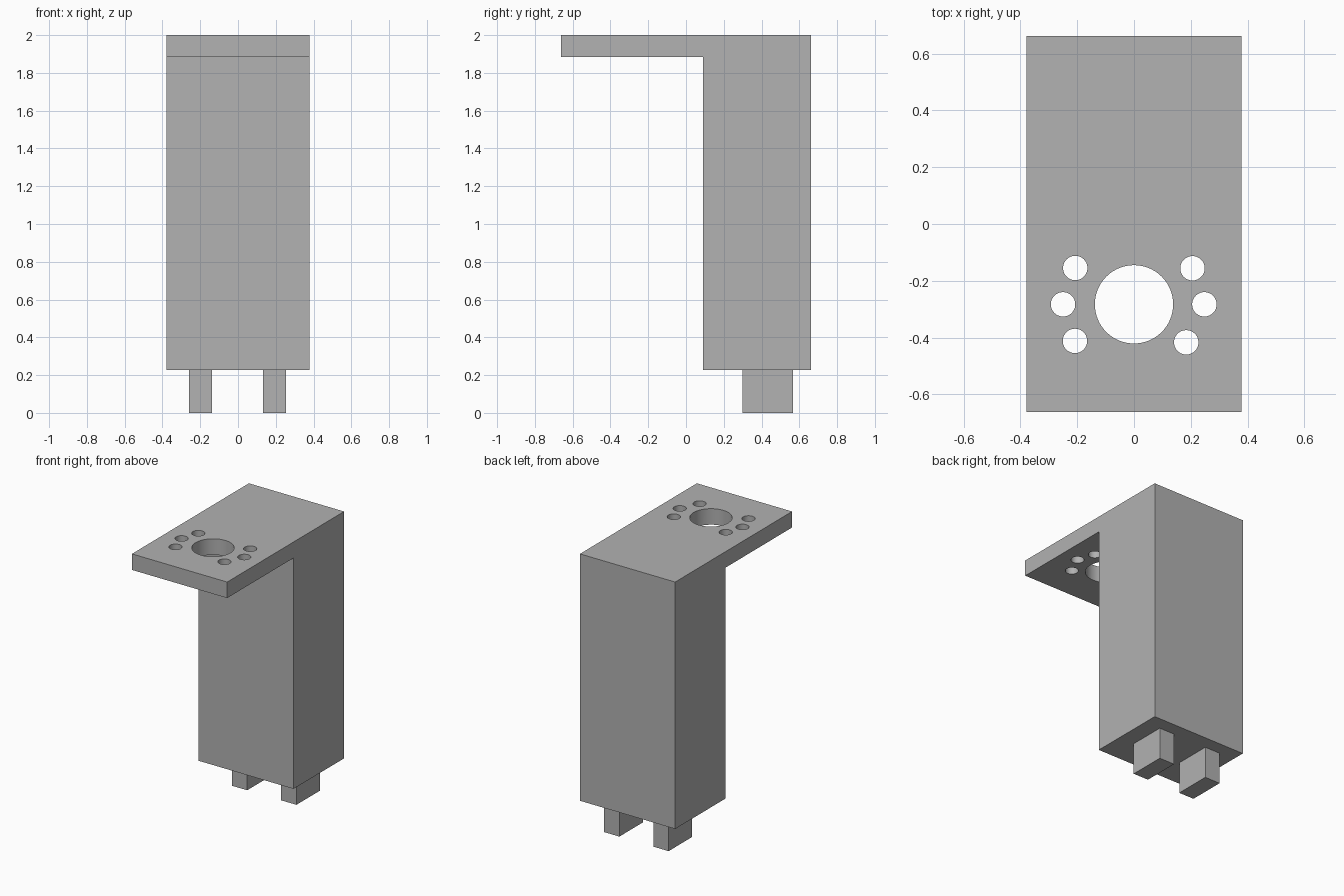
import bpy
import bmesh
from mathutils import Matrix, Vector

if "Cube" in bpy.data.objects:
    bpy.data.objects.remove(bpy.data.objects["Cube"], do_unlink=True)

grey = bpy.data.materials.new("plain grey")
grey.use_nodes = True
colour = (0.445, 0.445, 0.445, 1)
grey.diffuse_color = colour
grey.node_tree.nodes["Principled BSDF"].inputs["Base Color"].default_value = colour


def finish(name, bm):
    bmesh.ops.recalc_face_normals(bm, faces=bm.faces)
    mesh = bpy.data.meshes.new(name)
    bm.to_mesh(mesh)
    bm.free()
    mesh.materials.append(grey)
    obj = bpy.data.objects.new(name, mesh)
    bpy.context.collection.objects.link(obj)
    return obj


def box(name, low, high):
    low, high = Vector(low), Vector(high)
    bm = bmesh.new()
    place = Matrix.Translation((low + high) / 2) @ Matrix.Diagonal((*(high - low), 1))
    bmesh.ops.create_cube(bm, size=1, matrix=place)
    return finish(name, bm)


HALF_WIDTH, DEPTH = 0.378, 0.663
BODY_FRONT, BODY_BASE, PLATE_BASE, TOP = 0.09, 0.228, 1.885, 2.0

# Upright body and overhanging plate, one L profile extruded across the width
profile = [(DEPTH, BODY_BASE), (DEPTH, TOP), (-DEPTH, TOP),
           (-DEPTH, PLATE_BASE), (BODY_FRONT, PLATE_BASE), (BODY_FRONT, BODY_BASE)]
bm = bmesh.new()
side = bm.faces.new([bm.verts.new((-HALF_WIDTH, y, z)) for y, z in profile])
extruded = bmesh.ops.extrude_face_region(bm, geom=[side], use_keep_orig=True)
moved = [v for v in extruded["geom"] if isinstance(v, bmesh.types.BMVert)]
bmesh.ops.translate(bm, verts=moved, vec=(2 * HALF_WIDTH, 0, 0))
bracket = finish("body_and_plate", bm)

# Large centre hole and six small holes around it
holes = [(0, -0.283, 0.138),
         (-0.207, -0.155, 0.043), (-0.25, -0.283, 0.043), (-0.208, -0.412, 0.043),
         (0.206, -0.156, 0.043), (0.248, -0.283, 0.043), (0.184, -0.417, 0.043)]
bm = bmesh.new()
for x, y, radius in holes:
    bmesh.ops.create_cone(bm, cap_ends=True, segments=64, radius1=radius, radius2=radius,
                          depth=0.4, matrix=Matrix.Translation((x, y, 1.94)))
cutter = finish("hole_cutter", bm)
cutter.hide_render = True

cut = bracket.modifiers.new("holes", 'BOOLEAN')
cut.operation = 'DIFFERENCE'
cut.solver = 'EXACT'
cut.object = cutter
bpy.context.view_layer.objects.active = bracket
bracket.select_set(True)
bpy.ops.object.modifier_apply(modifier=cut.name)
bpy.data.objects.remove(cutter, do_unlink=True)
bpy.ops.object.shade_smooth_by_angle()

# Two pegs under the body
for name, x in (("right_peg", -0.198), ("left_peg", 0.193)):
    box(name, (x - 0.061, 0.3, 0), (x + 0.061, 0.567, BODY_BASE))
